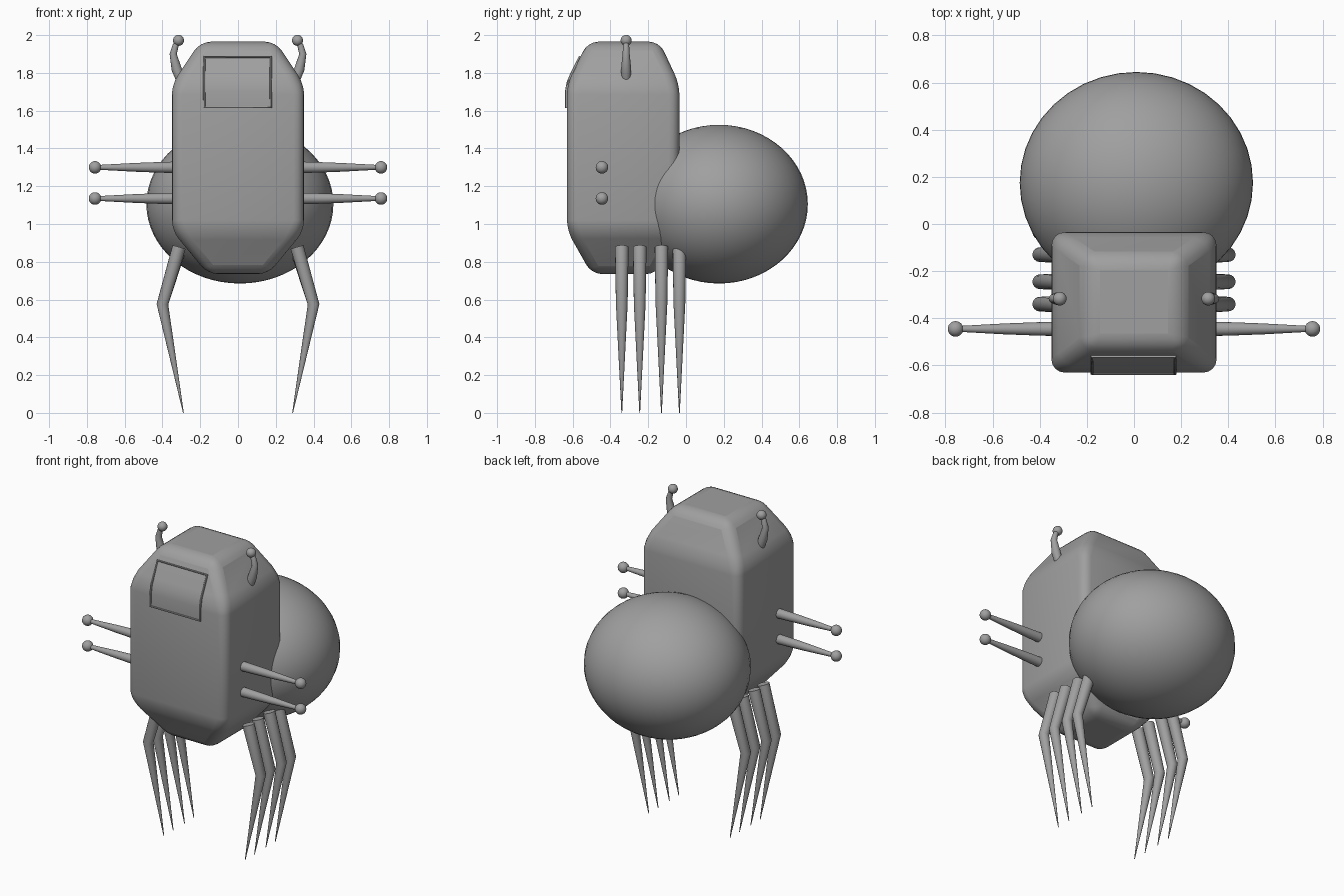
import bpy, bmesh, math
from mathutils import Vector

cube = bpy.data.objects.get("Cube")
if cube:
    bpy.data.objects.remove(cube, do_unlink=True)

grey = bpy.data.materials.new("plain grey")
grey.use_nodes = True
tone = (0.35, 0.35, 0.35, 1)
grey.diffuse_color = tone
grey.node_tree.nodes["Principled BSDF"].inputs["Base Color"].default_value = tone


def finish(name, bm, angle=40, bevel=0):
    """Turn a bmesh into a smooth-shaded grey object."""
    bmesh.ops.recalc_face_normals(bm, faces=bm.faces)
    mesh = bpy.data.meshes.new(name)
    bm.to_mesh(mesh)
    bm.free()
    mesh.materials.append(grey)
    ob = bpy.data.objects.new(name, mesh)
    bpy.context.collection.objects.link(ob)
    if bevel:
        mod = ob.modifiers.new("rounded edges", "BEVEL")
        mod.width, mod.segments = bevel, 4
        mod.limit_method = "ANGLE"
        mod.angle_limit = math.radians(15)
    bpy.ops.object.select_all(action="DESELECT")
    ob.select_set(True)
    bpy.context.view_layer.objects.active = ob
    bpy.ops.object.shade_smooth_by_angle(angle=math.radians(angle))
    return ob


def loft(bm, rings, closed=False):
    """Skin equal rings of points, capping or joining the two ends."""
    rings = [[bm.verts.new(p) for p in ring] for ring in rings]
    pairs = list(zip(rings, rings[1:]))
    if closed:
        pairs.append((rings[-1], rings[0]))
    else:
        bm.faces.new(rings[0])
        bm.faces.new(rings[-1])
    for a, b in pairs:
        for i in range(len(a)):
            j = (i + 1) % len(a)
            bm.faces.new((a[i], a[j], b[j], b[i]))


def tube(name, path, radii, sides=16, closed=False):
    """Tapered round limb along a path."""
    path = [Vector(p) for p in path]
    n = len(path)
    rings = []
    for i, p in enumerate(path):
        before = path[i - 1] if closed or i else p
        after = path[(i + 1) % n] if closed or i < n - 1 else p
        tangent = ((p - before).normalized() + (after - p).normalized()).normalized()
        u = tangent.cross(Vector((0.05, 1, 0.02))).normalized()
        v = tangent.cross(u)
        turns = [k * math.tau / sides for k in range(sides)]
        rings.append([p + radii[i] * (u * math.cos(t) + v * math.sin(t)) for t in turns])
    bm = bmesh.new()
    loft(bm, rings, closed)
    return finish(name, bm)


def ball(name, centre, size, segments=24, rings=16):
    bm = bmesh.new()
    bmesh.ops.create_uvsphere(bm, u_segments=segments, v_segments=rings, radius=1)
    bmesh.ops.scale(bm, vec=size, verts=bm.verts)
    bmesh.ops.translate(bm, vec=centre, verts=bm.verts)
    return finish(name, bm, 60)


# Chamfered upright body: half width, front, back, height
sections = [(0.16, -0.50, -0.155, 0.735), (0.35, -0.63, -0.035, 0.965),
            (0.35, -0.63, -0.035, 1.74), (0.2, -0.52, -0.14, 1.965)]
bm = bmesh.new()
loft(bm, [[(-w, f, z), (w, f, z), (w, b, z), (-w, b, z)] for w, f, b, z in sections])
finish("body", bm, bevel=0.055)

# Large round abdomen
ball("abdomen", (0.01, 0.175, 1.105), (0.495, 0.47, 0.42), 40, 32)

# Face panel that wraps over the front chamfer, with a thin raised rim
profile = [(-0.634, 1.618), (-0.634, 1.70), (-0.625, 1.75), (-0.608, 1.79), (-0.562, 1.884)]
bm = bmesh.new()
loft(bm, [[(x, y, z) for y, z in profile] + [(x, y + 0.009, z) for y, z in reversed(profile)]
          for x in (-0.178, 0.174)])
finish("face_panel", bm, 30)
rim = [(-0.178, y, z) for y, z in profile] + [(0.174, y, z) for y, z in reversed(profile)]
tube("face_rim", rim, [0.007] * len(rim), 8, closed=True)

for side, label in ((1, "left"), (-1, "right")):
    # Antennae with ball tips
    bend = [(0.305, 1.765), (0.325, 1.82), (0.343, 1.9), (0.33, 1.945), (0.315, 1.975)]
    tube(label + "_antenna", [(side * x, -0.317, z) for x, z in bend],
         [0.024, 0.027, 0.019, 0.016, 0.013])
    ball(label + "_antenna_tip", (side * 0.315, -0.317, 1.972), (0.029,) * 3)

    # Two straight arms with ball hands
    for row, z in (("upper", 1.3), ("lower", 1.135)):
        name = f"{label}_{row}_arm"
        tube(name, [(side * x, -0.445, z) for x in (0.3, 0.42, 0.55, 0.75)],
             [0.031, 0.028, 0.023, 0.012])
        ball(name + "_hand", (side * 0.757, -0.445, z), (0.033,) * 3)

    # Four bent, pointed legs
    for i, y in enumerate((-0.34, -0.245, -0.13, -0.035)):
        drop = 0.015 if i == 3 else 0
        tube(f"{label}_leg_{i + 1}",
             [(side * 0.312, y, 0.878 - drop), (side * 0.4, y, 0.575), (side * 0.289, y, 0)],
             [0.036, 0.031, 0.002])
